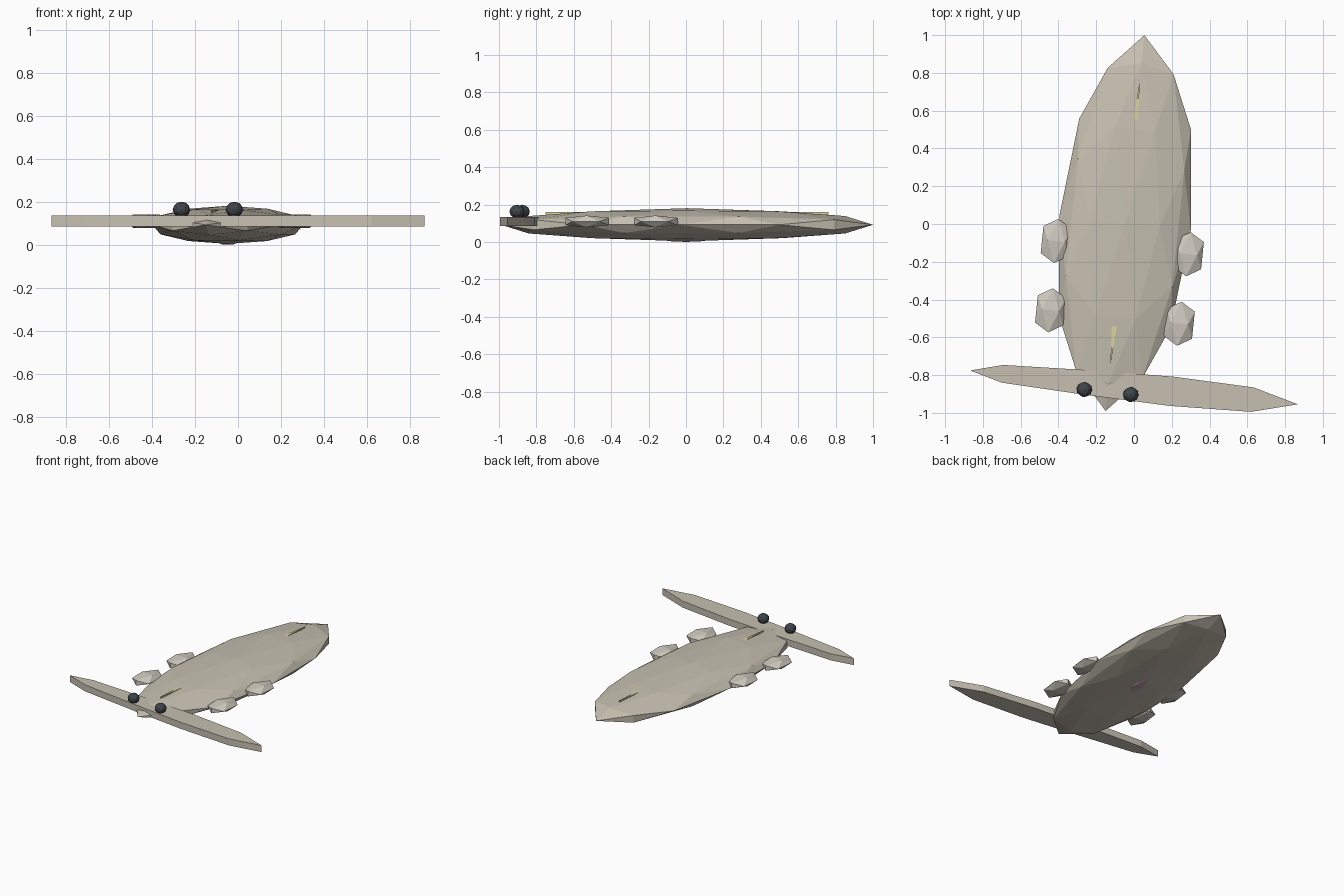
import bpy, bmesh, math
from mathutils import Vector, Matrix

if "Cube" in bpy.data.objects:
    bpy.data.objects.remove(bpy.data.objects["Cube"])

YAW = Matrix.Rotation(math.radians(-5.9), 4, 'Z')
PHI = (1 + 5 ** 0.5) / 2


def material(name, rgb):
    m = bpy.data.materials.new(name)
    m.diffuse_color = (*rgb, 1)
    m.use_nodes = True
    m.node_tree.nodes["Principled BSDF"].inputs["Base Color"].default_value = m.diffuse_color
    return m


SKIN = material("skin", (0.57, 0.53, 0.44))
PALE = material("pale_skin", (0.62, 0.59, 0.52))
DARK = material("eye_dark", (0.05, 0.06, 0.07))
YELLOW = material("stripe_yellow", (0.70, 0.66, 0.35))
PINK = material("mouth_pink", (0.55, 0.35, 0.45))


def finish(name, bm, centre, mat):
    bmesh.ops.recalc_face_normals(bm, faces=bm.faces)
    bm.transform(Matrix.Translation(centre) @ YAW)
    me = bpy.data.meshes.new(name)
    bm.to_mesh(me)
    bm.free()
    me.materials.append(mat)
    ob = bpy.data.objects.new(name, me)
    bpy.context.collection.objects.link(ob)
    return ob


def ico(name, centre, radii, mat, detail=0):
    """Axis-aligned icosahedron, optionally subdivided onto the sphere."""
    bm = bmesh.new()
    for a in (-1, 1):
        for b in (-PHI, PHI):
            for p in ((a, 0, b), (0, b, a), (b, a, 0)):
                bm.verts.new(Vector(p).normalized())
    bmesh.ops.convex_hull(bm, input=bm.verts)
    if detail:
        bmesh.ops.subdivide_edges(bm, edges=bm.edges[:], cuts=1, use_grid_fill=True)
        for v in bm.verts:
            v.co.normalize()
    bm.transform(Matrix.Diagonal((*radii, 1)))
    return finish(name, bm, centre, mat)


def slab(name, centre, half_outline, thickness, mat):
    """Flat plate from (x, half width) stations running tip to tip."""
    bm = bmesh.new()
    pts = list(half_outline) + [(x, -w) for x, w in reversed(half_outline[1:-1])]
    f = bm.faces.new([bm.verts.new((x, y, -thickness / 2)) for x, y in pts])
    up = bmesh.ops.extrude_face_region(bm, geom=[f])["geom"]
    verts = [g for g in up if isinstance(g, bmesh.types.BMVert)]
    bmesh.ops.translate(bm, verts=verts, vec=(0, 0, thickness))
    return finish(name, bm, centre, mat)


# flattened faceted body
MID = Vector((-0.0475, 0.005, 0.0925))
ico("body", MID, (0.35, 1.0, 0.0885), SKIN, 1)

# wide hammer-shaped head plate
slab("head_plate", (0, -0.865, 0.11),
     [(-0.872, 0), (-0.70, 0.047), (-0.25, 0.066), (0.20, 0.078), (0.63, 0.065), (0.872, 0)],
     0.05, SKIN)

# eyes on the head
for i, (x, y) in enumerate([(-0.263, -0.876), (-0.017, -0.903)]):
    ico(f"eye_{i}", (x, y, 0.163), (0.041, 0.041, 0.037), DARK, 1)

# side flaps, two per side
for i, (x, y) in enumerate([(-0.412, -0.09), (-0.442, -0.457), (0.288, -0.16), (0.24, -0.528)]):
    ico(f"side_flap_{i}", (x, y, 0.11), (0.088, 0.138, 0.037), PALE)

# back stripe, surfacing only near both ends
stripe = bmesh.new()
bmesh.ops.create_cone(stripe, cap_ends=True, segments=8, radius1=1, radius2=1, depth=1)
stripe.transform(Matrix.Diagonal((0.02, 0.76, 0.012, 1)))
finish("back_stripe", stripe, MID + Vector((0, 0, 0.062)), YELLOW)

# small mouth under the belly
ico("mouth", (-0.0475, 0.0, 0.012), (0.05, 0.12, 0.013), PINK)
